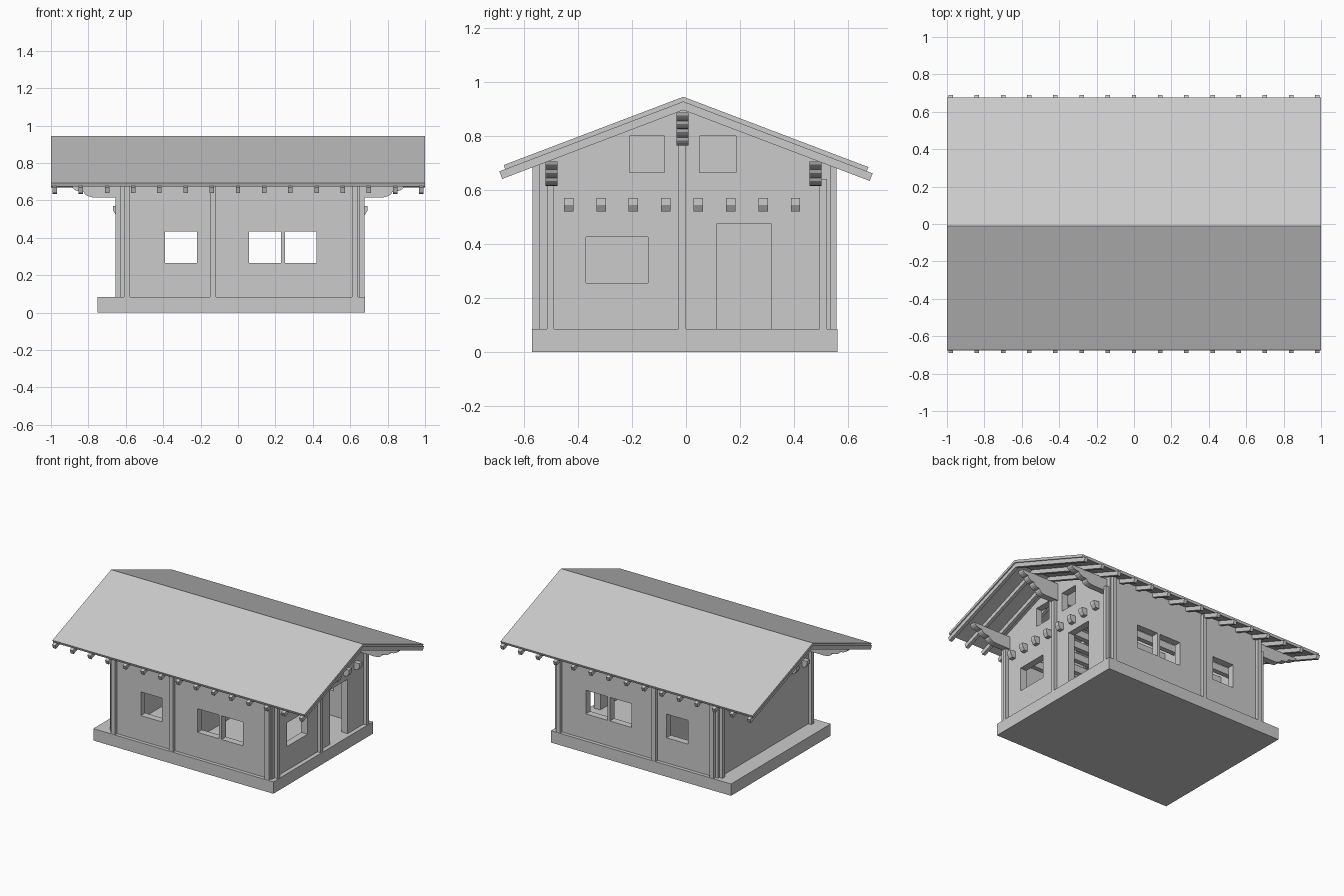
import bpy, bmesh, math
from mathutils import Vector

cube = bpy.data.objects.get("Cube")
if cube:
    bpy.data.objects.remove(cube)

plaster = bpy.data.materials.new("light_grey")
plaster.use_nodes = True
GREY = (0.6, 0.6, 0.6, 1)
plaster.diffuse_color = GREY
plaster.node_tree.nodes["Principled BSDF"].inputs["Base Color"].default_value = GREY

RIDGE_Y, RIDGE_Z, SLOPE = -0.01, 0.945, 0.38
PITCH = math.atan(SLOPE)


def prism(name, profile, axis, start, end):
    """Extrude a (y, z) profile along x, or an (x, z) profile along y."""
    bm = bmesh.new()
    place = (lambda p, d: (d, p[0], p[1])) if axis == "x" else (lambda p, d: (p[0], d, p[1]))
    face = bm.faces.new([bm.verts.new(place(p, start)) for p in profile])
    ext = bmesh.ops.extrude_face_region(bm, geom=[face])
    move = Vector((end - start, 0, 0)) if axis == "x" else Vector((0, end - start, 0))
    moved = [v for v in ext["geom"] if isinstance(v, bmesh.types.BMVert)]
    bmesh.ops.translate(bm, verts=moved, vec=move)
    bmesh.ops.recalc_face_normals(bm, faces=bm.faces)
    mesh = bpy.data.meshes.new(name)
    bm.to_mesh(mesh)
    bm.free()
    mesh.materials.append(plaster)
    obj = bpy.data.objects.new(name, mesh)
    bpy.context.collection.objects.link(obj)
    return obj


def box(name, x0, x1, y0, y1, z0, z1):
    return prism(name, [(y0, z0), (y1, z0), (y1, z1), (y0, z1)], "x", x0, x1)


def cut(target, cutter):
    """Subtract the cutter, then discard it."""
    mod = target.modifiers.new("cut", "BOOLEAN")
    mod.operation, mod.solver, mod.object = "DIFFERENCE", "EXACT", cutter
    bpy.context.view_layer.objects.active = target
    bpy.ops.object.modifier_apply(modifier=mod.name)
    bpy.data.objects.remove(cutter)


def roof_z(y, depth):
    return RIDGE_Z - SLOPE * abs(y - RIDGE_Y) - depth / math.cos(PITCH)


def chevron(d0, d1, y_front, y_back):
    """Roof-shaped band between two depths, with square-cut eaves."""
    dy, dz = (d1 - d0) * math.sin(PITCH), (d1 - d0) * math.cos(PITCH)
    zf, zb = roof_z(y_front, d0), roof_z(y_back, d0)
    return [(y_front, zf), (RIDGE_Y, roof_z(RIDGE_Y, d0)), (y_back, zb),
            (y_back - dy, zb - dz), (RIDGE_Y, roof_z(RIDGE_Y, d1)), (y_front + dy, zf - dz)]


def gable(y0, y1, z0, depth):
    return [(y0, z0), (y1, z0), (y1, roof_z(y1, depth)),
            (RIDGE_Y, roof_z(RIDGE_Y, depth)), (y0, roof_z(y0, depth))]


# Base slab
FLOOR = 0.085
box("base_slab", -0.75, 0.68, -0.57, 0.56, 0, FLOOR)

# Wall shell, open at the top
X0, X1, Y0, Y1, T = -0.63, 0.65, -0.545, 0.535, 0.05
walls = prism("walls", gable(Y0, Y1, FLOOR, 0.02), "x", X0, X1)
cut(walls, prism("room_cutter", gable(Y0 + T, Y1 - T, FLOOR - 0.05, -0.2), "x", X0 + T, X1 - T))

# Windows through the long walls
for x0, x1 in ((-0.39, -0.22), (0.06, 0.23), (0.25, 0.42)):
    cut(walls, box("window_cutter", x0, x1, -1, 1, 0.265, 0.435))

# Openings in the entrance gable: window, door, two attic windows
for y0, y1, z0, z1 in ((-0.37, -0.14, 0.255, 0.425), (0.115, 0.315, FLOOR - 0.05, 0.475),
                       (-0.21, -0.08, 0.665, 0.8), (0.05, 0.185, 0.665, 0.8)):
    cut(walls, box("opening_cutter", 0.5, 0.8, y0, y1, z0, z1))

# Inner partition wall
prism("partition", gable(Y0 + T, Y1 - T, FLOOR, 0.05), "x", -0.16, -0.11)

# Timber posts on the long walls
for x in (-0.61, -0.15, 0.61):
    box("front_post", x, x + 0.032, -0.568, Y0 + 0.01, FLOOR, 0.705)
    box("back_post", x, x + 0.032, Y1 - 0.01, 0.558, FLOOR, 0.705)

# Timber posts on the gables
for y, top in ((-0.515, 0.64), (-0.027, 0.78), (0.495, 0.64)):
    box("entrance_gable_post", X1 - 0.01, 0.675, y, y + 0.027, FLOOR, top)
    if y != -0.027:
        box("rear_gable_post", -0.655, X0 + 0.01, y, y + 0.027, FLOOR, top)

# Floor joists with chamfered ends
for i in range(8):
    y = -0.452 + 0.12 * i
    prism("joist", [(-0.65, 0.52), (0.677, 0.52), (0.692, 0.545), (0.692, 0.57),
                    (-0.668, 0.57), (-0.668, 0.545)], "y", y, y + 0.035)


# Purlins with scrolled, stepped ends
def scroll(x_in, x_out, z0, z1, lobes):
    """Right-hand end, rising from the bottom in rounded steps."""
    pts, run, rise = [], (x_out - x_in) / lobes, (z1 - z0) / lobes
    for k in range(lobes):
        for j in range(5):
            a = math.pi / 2 * j / 4
            pts.append((x_in + run * (k + math.sin(a)), z0 + rise * (k + 1 - math.cos(a))))
    return pts


for y, z0, z1, lobes in ((-0.52, 0.615, 0.705, 3), (-0.035, 0.764, 0.887, 4), (0.457, 0.615, 0.705, 3)):
    right = scroll(0.76, 0.95, z0, z1, lobes)
    left = [(-x, z) for x, z in reversed(right)]
    prism("purlin", right + left, "y", y, y + 0.045)

# Rafters
for i in range(15):
    x = -0.98 + 0.14 * i
    prism("rafter", chevron(0.016, 0.046, -0.691, 0.691), "x", x - 0.012, x + 0.012)

# Roof boards
prism("roof", chevron(0, 0.018, -0.675, 0.675), "x", -1, 1)
